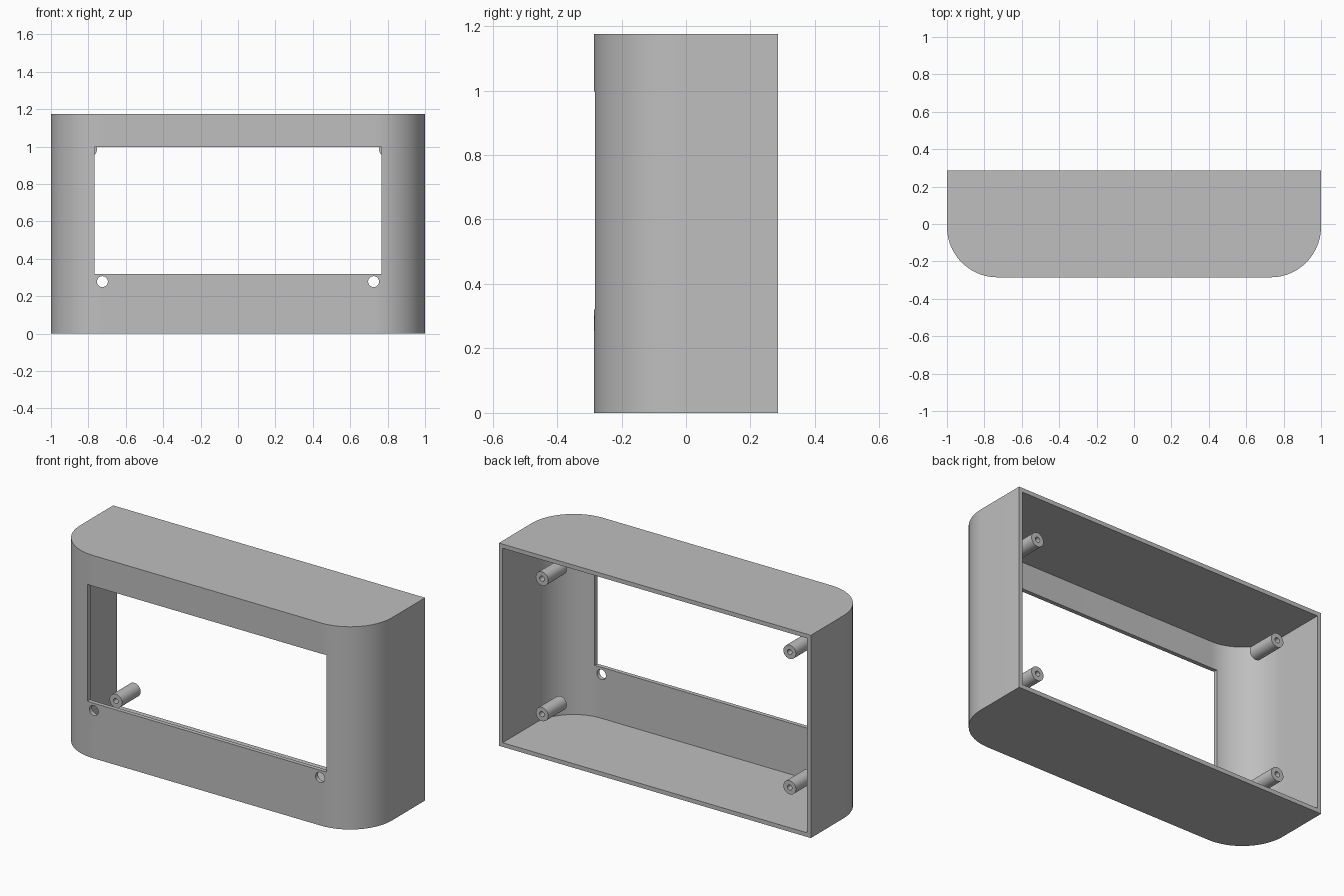
import bpy, bmesh
from math import sin, cos, pi
from mathutils import Matrix

cube = bpy.data.objects.get("Cube")
if cube:
    bpy.data.objects.remove(cube, do_unlink=True)

HALF_X, HALF_Y, HEIGHT = 1.0, 0.285, 1.175
RADIUS, WALL = 0.27, 0.024

grey = bpy.data.materials.new("light grey plastic")
grey.use_nodes = True
colour = (0.52, 0.52, 0.52, 1)
grey.diffuse_color = colour
grey.node_tree.nodes["Principled BSDF"].inputs["Base Color"].default_value = colour


def add_object(name, bm):
    bmesh.ops.recalc_face_normals(bm, faces=bm.faces)
    mesh = bpy.data.meshes.new(name)
    bm.to_mesh(mesh)
    bm.free()
    mesh.materials.append(grey)
    obj = bpy.data.objects.new(name, mesh)
    bpy.context.collection.objects.link(obj)
    return obj


def select(obj):
    bpy.ops.object.select_all(action="DESELECT")
    obj.select_set(True)
    bpy.context.view_layer.objects.active = obj


def rounded_block(name, half_x, front, back, radius, z0, z1, steps=24):
    """Block with its two front vertical edges rounded."""
    pts = [(half_x, back), (-half_x, back)]
    for side, start in ((-1, pi), (1, 1.5 * pi)):
        for i in range(steps + 1):
            a = start + i / steps * pi / 2
            pts.append((side * (half_x - radius) + radius * cos(a),
                        front + radius + radius * sin(a)))
    bm = bmesh.new()
    face = bm.faces.new([bm.verts.new((x, y, z0)) for x, y in pts])
    new = bmesh.ops.extrude_face_region(bm, geom=[face])["geom"]
    verts = [v for v in new if isinstance(v, bmesh.types.BMVert)]
    bmesh.ops.translate(bm, verts=verts, vec=(0, 0, z1 - z0))
    return add_object(name, bm)


def cylinder(name, x, y, z, radius, depth, sides=40):
    bm = bmesh.new()
    place = Matrix.Translation((x, y, z)) @ Matrix.Rotation(pi / 2, 4, "X")
    bmesh.ops.create_cone(bm, cap_ends=True, segments=sides, radius1=radius,
                          radius2=radius, depth=depth, matrix=place)
    return add_object(name, bm)


def box(name, x0, x1, y0, y1, z0, z1):
    bm = bmesh.new()
    place = (Matrix.Translation(((x0 + x1) / 2, (y0 + y1) / 2, (z0 + z1) / 2))
             @ Matrix.Diagonal((x1 - x0, y1 - y0, z1 - z0, 1)))
    bmesh.ops.create_cube(bm, size=1, matrix=place)
    return add_object(name, bm)


def cut(target, cutter):
    mod = target.modifiers.new("cut", "BOOLEAN")
    mod.operation, mod.solver, mod.object = "DIFFERENCE", "EXACT", cutter
    select(target)
    bpy.ops.object.modifier_apply(modifier=mod.name)
    bpy.data.objects.remove(cutter, do_unlink=True)


def smooth(obj):
    select(obj)
    bpy.ops.object.shade_smooth_by_angle(angle=pi / 6)


# Housing: open-backed shell
housing = rounded_block("housing", HALF_X, -HALF_Y, HALF_Y, RADIUS, 0, HEIGHT)
cut(housing, rounded_block("cavity_cutter", HALF_X - WALL, WALL - HALF_Y, HALF_Y + 0.1,
                           RADIUS - WALL, WALL, HEIGHT - WALL))
# Display window and the two small holes under it
cut(housing, box("window_cutter", -0.766, 0.766, -0.4, -0.1, 0.32, 0.997))
for x in (-0.725, 0.725):
    cut(housing, cylinder("hole_cutter", x, -0.25, 0.278, 0.029, 0.3))
smooth(housing)

# Four hollow mounting posts
for side, x in (("right", -0.794), ("left", 0.794)):
    for level, z in (("lower", 0.2), ("upper", 0.985)):
        post = cylinder(f"{level}_{side}_post", x, 0.1, z, 0.04, 0.17)
        cut(post, cylinder("bore_cutter", x, 0.1, z, 0.015, 0.4, 24))
        smooth(post)
